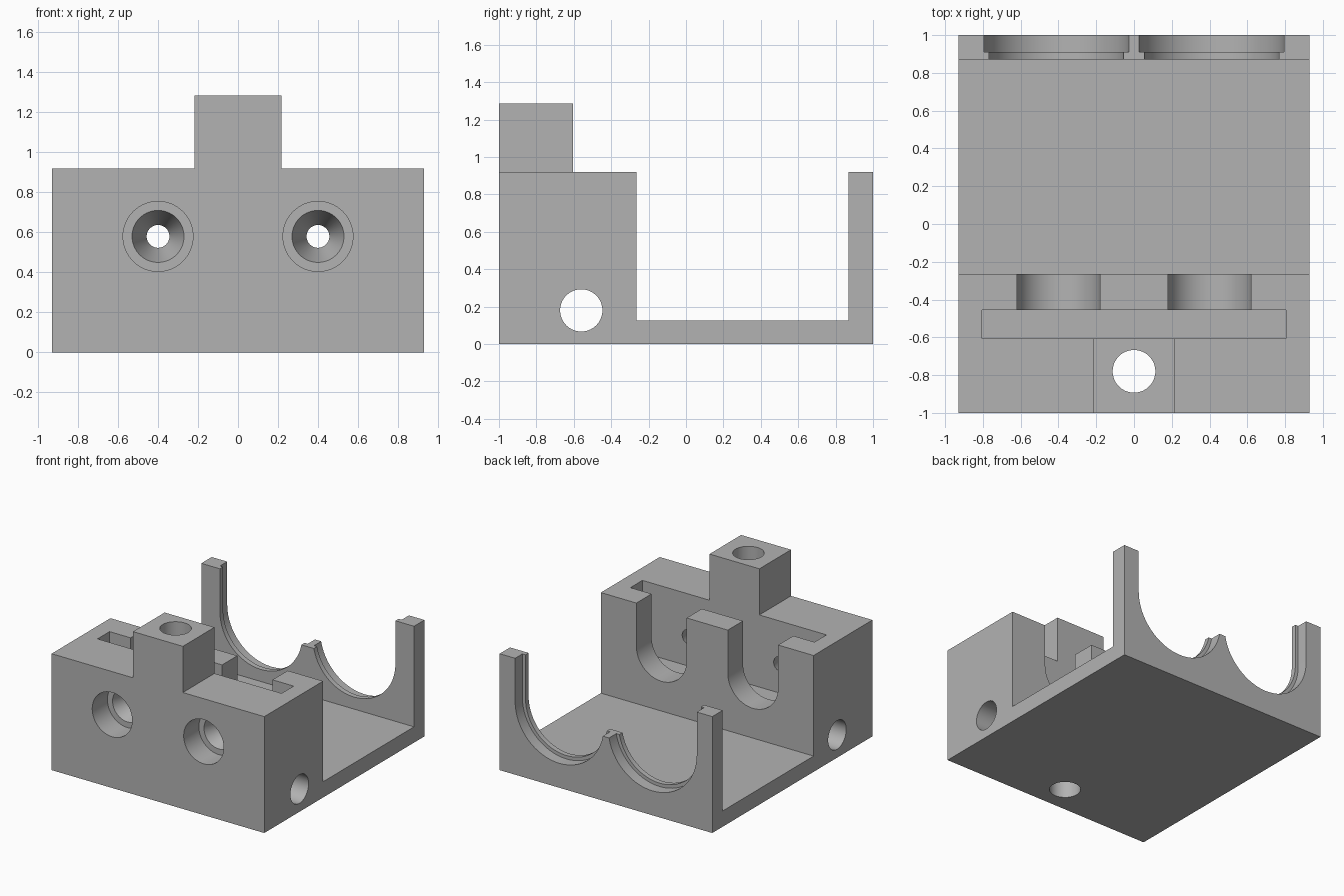
import bpy, bmesh
from math import sin, cos, pi
from mathutils import Vector

cube = bpy.data.objects.get("Cube")
if cube:
    bpy.data.objects.remove(cube, do_unlink=True)

grey = bpy.data.materials.new("plain_grey")
grey.use_nodes = True
colour = (0.45, 0.45, 0.45, 1)
grey.diffuse_color = colour
grey.node_tree.nodes["Principled BSDF"].inputs["Base Color"].default_value = colour

SEG = 64
# Maps (u, v, along) to x, y, z for each extrusion axis
FRAME = {
    "x": lambda u, v, w: Vector((w, u, v)),
    "y": lambda u, v, w: Vector((u, w, v)),
    "z": lambda u, v, w: Vector((u, v, w)),
}


def loft(name, axis, rings):
    """Closed solid through (height, outline) rings along an axis."""
    bm = bmesh.new()
    loops = [[bm.verts.new(FRAME[axis](u, v, w)) for u, v in pts] for w, pts in rings]
    for a, b in zip(loops, loops[1:]):
        n = len(a)
        for i in range(n):
            j = (i + 1) % n
            bm.faces.new((a[i], a[j], b[j], b[i]))
    bm.faces.new(loops[0])
    bm.faces.new(loops[-1])
    bmesh.ops.recalc_face_normals(bm, faces=bm.faces)
    mesh = bpy.data.meshes.new(name)
    bm.to_mesh(mesh)
    bm.free()
    mesh.materials.append(grey)
    obj = bpy.data.objects.new(name, mesh)
    bpy.context.scene.collection.objects.link(obj)
    return obj


def prism(name, axis, pts, lo, hi):
    return loft(name, axis, [(lo, pts), (hi, pts)])


def circle(u, v, r):
    return [(u + r * cos(2 * pi * i / SEG), v + r * sin(2 * pi * i / SEG)) for i in range(SEG)]


def rect(u0, u1, v0, v1):
    return [(u0, v0), (u1, v0), (u1, v1), (u0, v1)]


def cradle(u, v, r, top):
    """U outline: half circle below, straight sides up to top."""
    half = SEG // 2
    arc = [(u - r * cos(pi * i / half), v - r * sin(pi * i / half)) for i in range(half + 1)]
    return arc + [(u + r, top), (u - r, top)]


def combine(target, tool, operation):
    mod = target.modifiers.new("combine", "BOOLEAN")
    mod.operation = operation
    mod.solver = "EXACT"
    mod.object = tool
    bpy.context.view_layer.objects.active = target
    bpy.ops.object.modifier_apply(modifier=mod.name)
    bpy.data.objects.remove(tool, do_unlink=True)


def cut(tool):
    combine(body, tool, "DIFFERENCE")


# Body: front block, floor and back wall as one side profile
W, TOP, AXIS_Z = 0.93, 0.92, 0.58
FLOOR, BLOCK_Y, WALL_Y = 0.125, -0.265, 0.87
body = prism("mount_body", "x", [
    (-1, 0), (1, 0), (1, TOP), (WALL_Y, TOP), (WALL_Y, FLOOR),
    (BLOCK_Y, FLOOR), (BLOCK_Y, TOP), (-1, TOP)], -W, W)

# Tower on the front block
combine(body, prism("tower", "z", rect(-0.218, 0.218, -1, -0.605), 0.5, 1.285), "UNION")

# Cross slot in the block
cut(prism("slot_cutter", "z", rect(-0.805, 0.805, -0.605, -0.455), 0.35, 1))

for side in (-1, 1):
    # U channels open to the tray
    x = side * 0.4
    cut(prism("channel_cutter", "y", cradle(x, AXIS_Z, 0.22, 1), -0.5, -0.2))
    # Counterbored, tapering front holes
    cut(loft("front_hole_cutter", "y", [
        (y, circle(x, AXIS_Z, r)) for y, r in
        ((-1.1, 0.175), (-0.81, 0.175), (-0.81, 0.13), (-0.605, 0.057), (-0.55, 0.057))]))
    # Stepped cradles in the back wall
    x = side * 0.4075
    cut(prism("cradle_cutter", "y", cradle(x, AXIS_Z, 0.36, 1), 0.8, 1.1))
    cut(prism("cradle_step_cutter", "y", cradle(x, AXIS_Z, 0.387, 1), 0.91, 1.1))

# Low ridge between the cradles
cut(prism("ridge_cutter", "y", rect(-0.3, 0.3, 0.51, 1), 0.8, 1.1))

# Through bores
cut(prism("upright_bore_cutter", "z", circle(0, -0.78, 0.113), -0.1, 1.4))
cut(prism("cross_bore_cutter", "x", circle(-0.56, 0.18, 0.113), -1.1, 1.1))

# Smooth bores, sharp edges
bpy.ops.object.select_all(action="DESELECT")
body.select_set(True)
bpy.context.view_layer.objects.active = body
bpy.ops.object.shade_smooth_by_angle(angle=pi / 6)
